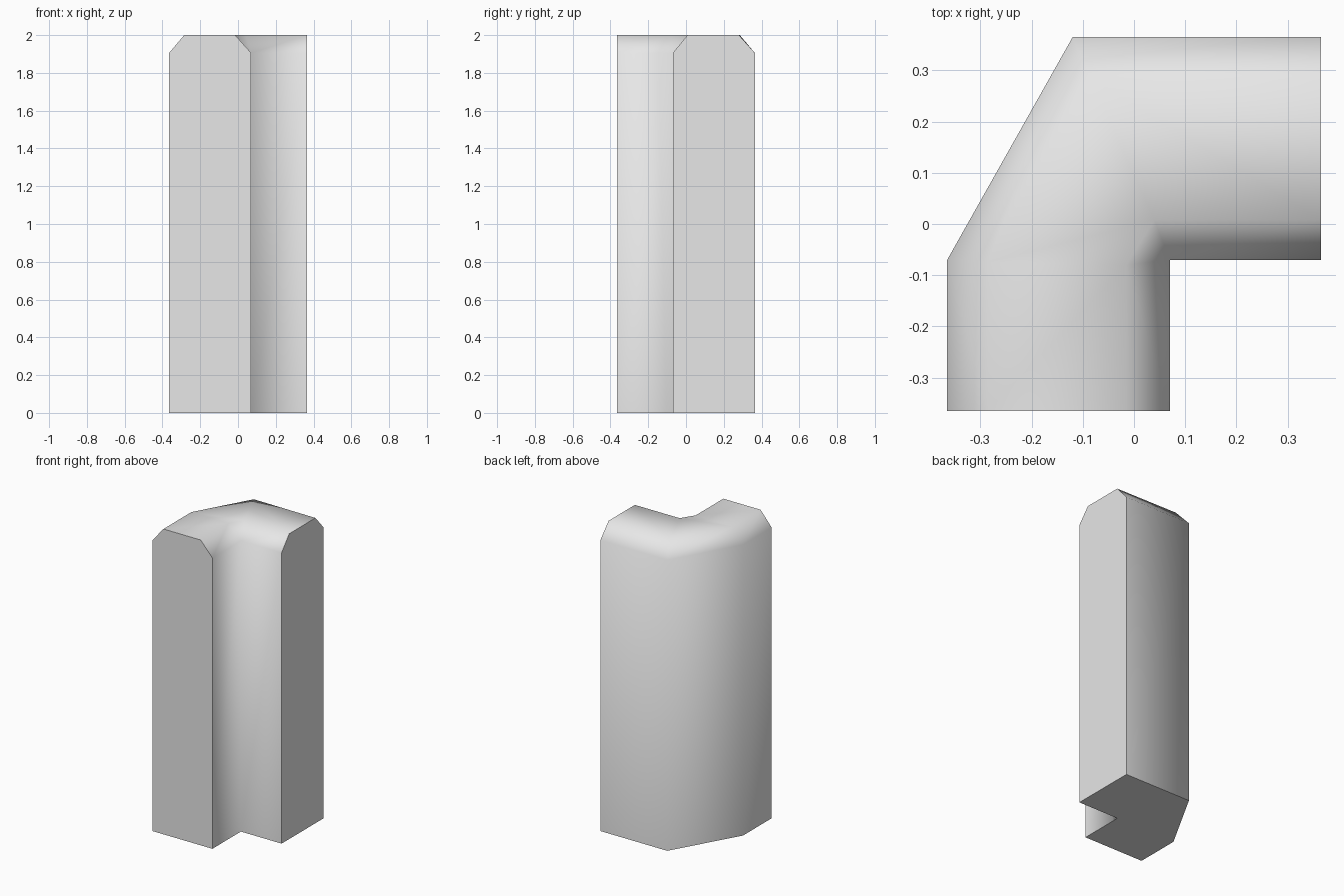
import bpy
import bmesh

cube = bpy.data.objects.get("Cube")
if cube:
    bpy.data.objects.remove(cube, do_unlink=True)

# Single grey material
grey = bpy.data.materials.new("light grey")
grey.use_nodes = True
colour = (0.8, 0.8, 0.8, 1)
grey.diffuse_color = colour
grey.node_tree.nodes["Principled BSDF"].inputs["Base Color"].default_value = colour

HALF, INNER, HEIGHT, SHOULDER = 0.365, 0.07, 2.0, 1.905

# Bent footprint: front end, inner corner, side end, slanted outer corner
outline = [(-HALF, -HALF), (INNER, -HALF), (INNER, -INNER), (HALF, -INNER),
           (HALF, HALF), (-0.12, HALF), (-HALF, -INNER)]
# Inset top, with the inner corner cut across
crest = [(-0.285, -HALF), (-0.015, -HALF), (-0.015, -0.08), (0.04, 0.008),
         (HALF, 0.008), (HALF, 0.28), (-0.085, 0.285), (-0.285, -0.075)]

bm = bmesh.new()


def ring(points, z):
    return [bm.verts.new((x, y, z)) for x, y in points]


base = ring(outline, 0)
rim = ring(outline, SHOULDER)
top = ring(crest, HEIGHT)
owner = [0, 1, 2, 2, 3, 4, 5, 6]   # rim corner under each crest corner

# Flat bottom and the two flat cut ends
flat = [bm.faces.new(base[::-1])]
for i, t in ((0, 0), (3, 4)):
    flat.append(bm.faces.new((base[i], base[i + 1], rim[i + 1],
                              top[t + 1], top[t], rim[i])))

# Upright walls
for i in (1, 2, 4, 5, 6):
    j = (i + 1) % len(base)
    bm.faces.new((base[i], base[j], rim[j], rim[i]))

# Sloped shoulders, with a triangle at the inner corner
for t in (1, 2, 3, 5, 6, 7):
    u = (t + 1) % len(top)
    a, b = rim[owner[t]], rim[owner[u]]
    bm.faces.new((a, top[u], top[t]) if a is b else (a, b, top[u], top[t]))

# Top, split along the bend
for corners in ((0, 1, 2, 7), (7, 2, 3, 6), (6, 3, 4, 5)):
    bm.faces.new([top[c] for c in corners])

# Smooth skin, crisp borders around the flat cuts
bmesh.ops.recalc_face_normals(bm, faces=bm.faces)
for face in bm.faces:
    face.smooth = face not in flat
for face in flat:
    for edge in face.edges:
        edge.smooth = False

mesh = bpy.data.meshes.new("corner_pillar")
bm.to_mesh(mesh)
bm.free()
mesh.materials.append(grey)
pillar = bpy.data.objects.new("corner_pillar", mesh)
bpy.context.collection.objects.link(pillar)
